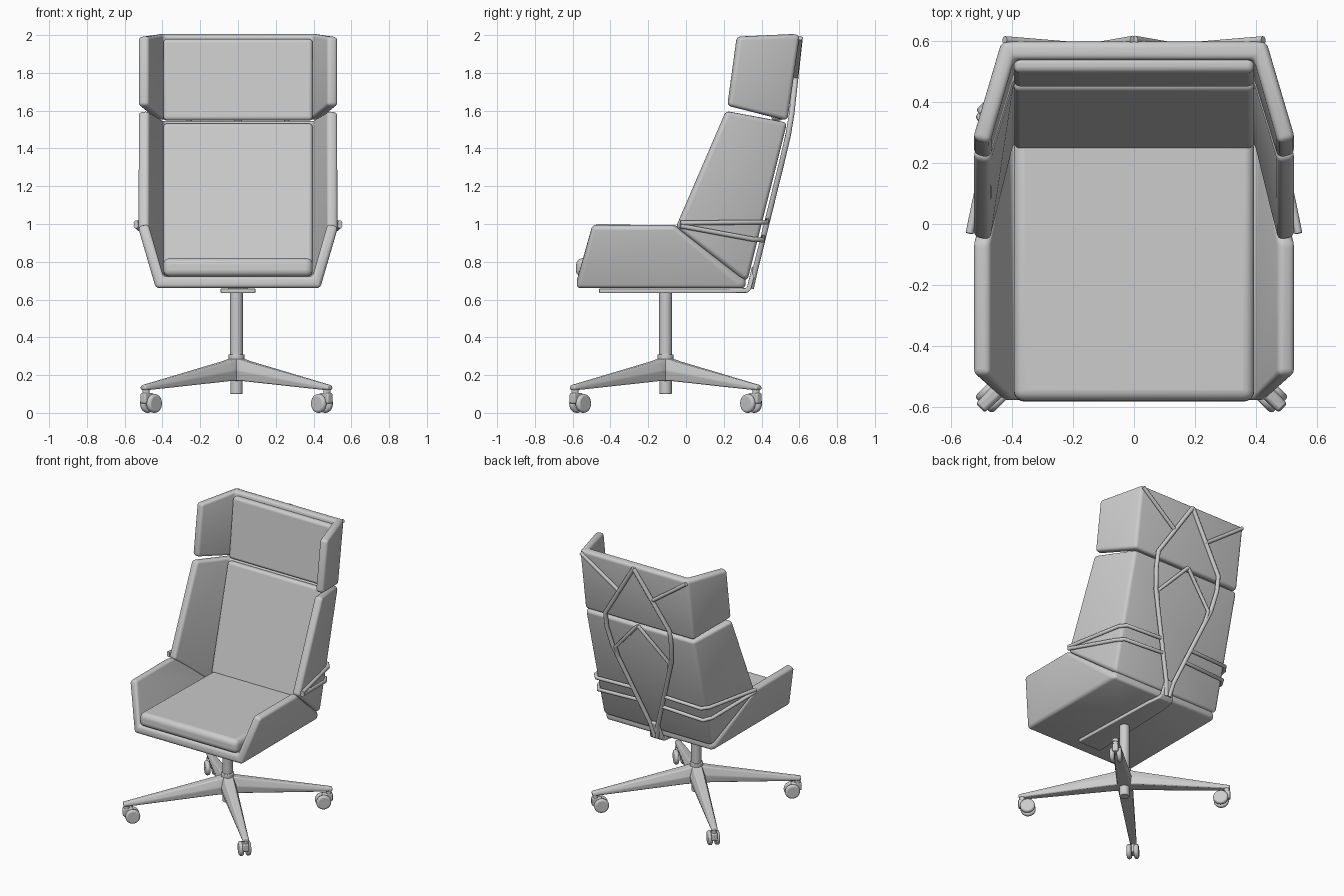
import bpy, bmesh, math
from mathutils import Matrix, Vector

if "Cube" in bpy.data.objects:
    bpy.data.objects.remove(bpy.data.objects["Cube"])


def finish(name, bm, bevel=0, segs=3, thick=0):
    me = bpy.data.meshes.new(name)
    bm.to_mesh(me)
    bm.free()
    ob = bpy.data.objects.new(name, me)
    bpy.context.collection.objects.link(ob)
    if thick:
        m = ob.modifiers.new("thickness", 'SOLIDIFY')
        m.thickness, m.offset, m.use_even_offset = thick, 1, True
    if bevel:
        m = ob.modifiers.new("round", 'BEVEL')
        m.width, m.segments, m.limit_method = bevel, segs, 'ANGLE'
        m.angle_limit = math.radians(25)
    bpy.ops.object.select_all(action='DESELECT')
    bpy.context.view_layer.objects.active = ob
    ob.select_set(True)
    bpy.ops.object.shade_smooth_by_angle(angle=math.radians(40))
    return ob


def sheet(name, rows, thick, bevel):
    """Folded panel: rows of points, thickened towards the inside."""
    bm = bmesh.new()
    vs = [[bm.verts.new(p) for p in r] for r in rows]
    for a, b in zip(vs, vs[1:]):
        for i in range(len(a) - 1):
            bm.faces.new((a[i], a[i + 1], b[i + 1], b[i]))
    bm.normal_update()
    return finish(name, bm, bevel, 4, thick)


def loft(name, loops, bevel, segs=3, mat=None):
    """Solid between equal closed loops, capped at both ends."""
    bm = bmesh.new()
    vs = [[bm.verts.new(p) for p in l] for l in loops]
    n = len(vs[0])
    for a, b in zip(vs, vs[1:]):
        for i in range(n):
            j = (i + 1) % n
            bm.faces.new((a[i], a[j], b[j], b[i]))
    bm.faces.new(vs[0])
    bm.faces.new(vs[-1])
    bmesh.ops.recalc_face_normals(bm, faces=bm.faces)
    if mat:
        bm.transform(mat)
    return finish(name, bm, bevel, segs)


def cushion(name, profile, bevel):
    return loft(name, [[(x, y, z) for y, z in profile] for x in (-.395, .395)], bevel, 5)


def cyl(name, r, depth, mat, bevel=0, r2=None):
    bm = bmesh.new()
    bmesh.ops.create_cone(bm, cap_ends=True, segments=32, radius1=r,
                          radius2=r if r2 is None else r2, depth=depth, matrix=mat)
    return finish(name, bm, bevel)


def rod(name, pts, r=.015):
    cu = bpy.data.curves.new(name, 'CURVE')
    cu.dimensions = '3D'
    cu.bevel_depth, cu.bevel_resolution, cu.use_fill_caps = r, 3, True
    sp = cu.splines.new('POLY')
    sp.points.add(len(pts) - 1)
    for p, q in zip(sp.points, pts):
        p.co = (*q, 1)
    ob = bpy.data.objects.new(name, cu)
    bpy.context.collection.objects.link(ob)


def across(outer, inner):
    """Four points over the width: wing edge, fold, fold, wing edge."""
    return [(-.53, *outer), (-.435, *inner), (.435, *inner), (.53, *outer)]


# upholstered shells (wing edge y,z ; fold y,z)
sheet("seat_shell", [across((-.495, .985), (-.578, .66)),
                     across((-.06, .985), (.315, .66))], .058, .02)
sheet("back_shell", [across((-.045, .98), (.325, .70)),
                     across((.22, 1.595), (.535, 1.535))], .058, .02)
sheet("head_shell", [across((.23, 1.625), (.537, 1.55)),
                     across((.28, 1.99), (.602, 2.0))], .058, .02)

# cushions
cushion("seat_cushion", [(-.585, .722), (-.58, .82), (.28, .805), (.28, .71)], .035)
cushion("back_cushion", [(.245, .79), (.44, 1.535), (.50, 1.525), (.30, .76)], .02)
cushion("head_cushion", [(.45, 1.55), (.498, 1.98), (.548, 1.98), (.51, 1.545)], .02)


# rod frame on the back
def on_back(x, z):
    y = .543 + .06 * (z - 1.54) / .46 if z > 1.54 else .545 + .247 * (z - 1.54)
    return (x, y + .003 + .012 * max(0, min(1, (1.9 - z) * 2)), z)


for s, side in ((-1, "left"), (1, "right")):
    rod(side + "_main_rod", [(s * .012, .345, .66)] + [on_back(s * x, z) for x, z in
        ((.03, .76), (.235, 1.32), (.26, 1.47), (.258, 1.58), (0, 1.985))])
    rod(side + "_inner_rod", [on_back(s * x, z) for x, z in
        ((.20, 1.22), (.215, 1.32), (0, 1.55))], .013)
    rod(side + "_corner_rod", [on_back(s * x, z) for x, z in
        ((.125, 1.77), (.425, 1.985))], .013)
    rod(side + "_upper_wing_rod", [on_back(s * .12, 1.02), on_back(s * .42, 1.01),
        (s * .455, .385, 1.01), (s * .54, -.03, 1.005)], .013)
    rod(side + "_lower_wing_rod", [on_back(s * .09, .93), on_back(s * .42, .915),
        (s * .455, .35, .92), (s * .54, -.03, .99)], .013)

# support bar under the seat, turning up into the rod frame
sheet("support_bar", [[(-w, y, z), (w, y, z)] for y, z, w in
      ((-.46, .634, .092), (.22, .634, .07), (.325, .636, .055),
       (.345, .655, .05), (.373, .77, .03))], .024, .006)

# column and hub
C = Vector((-.008, -.108, 0))


def up(z):
    return Matrix.Translation(C + Vector((0, 0, z)))


cyl("column", .034, .40, up(.45))
cyl("hub_collar", .043, .06, up(.28), .005)
cyl("hub_lower", .033, .12, up(.16), .004)
cyl("hub_body", .06, .12, up(.232), .008, .042)


def box(name, r0, r1, w, z0, z1, mat, bevel):
    loft(name, [[(r, -w, z0), (r, w, z0), (r, w, z1), (r, -w, z1)] for r in (r0, r1)],
         bevel, 3, mat)


# four legs with twin wheel casters
for i in range(4):
    M = Matrix.Translation(C) @ Matrix.Rotation(math.radians(45 + 90 * i), 4, 'Z')
    secs = ((.02, .052, .17, .29), (.09, .05, .168, .272), (.66, .024, .122, .155),
            (.70, .022, .122, .147))
    loft(f"leg_{i}", [[(r, -w * .85, a), (r, w * .85, a), (r, w, (a + b) / 2),
                       (r, w * .6, b), (r, -w * .6, b), (r, -w, (a + b) / 2)]
                      for r, w, a, b in secs], .006, 2, M)
    cyl(f"caster_stem_{i}", .019, .05, M @ Matrix.Translation((.678, 0, .115)))
    box(f"caster_fork_{i}", .635, .703, .02, .05, .105, M, .008)
    for s in (-1, 1):
        cyl(f"caster_wheel_{i}_{s}", .05, .032, M @ Matrix.Translation((.64, s * .024, .05))
            @ Matrix.Rotation(math.pi / 2, 4, 'X'), .013)
